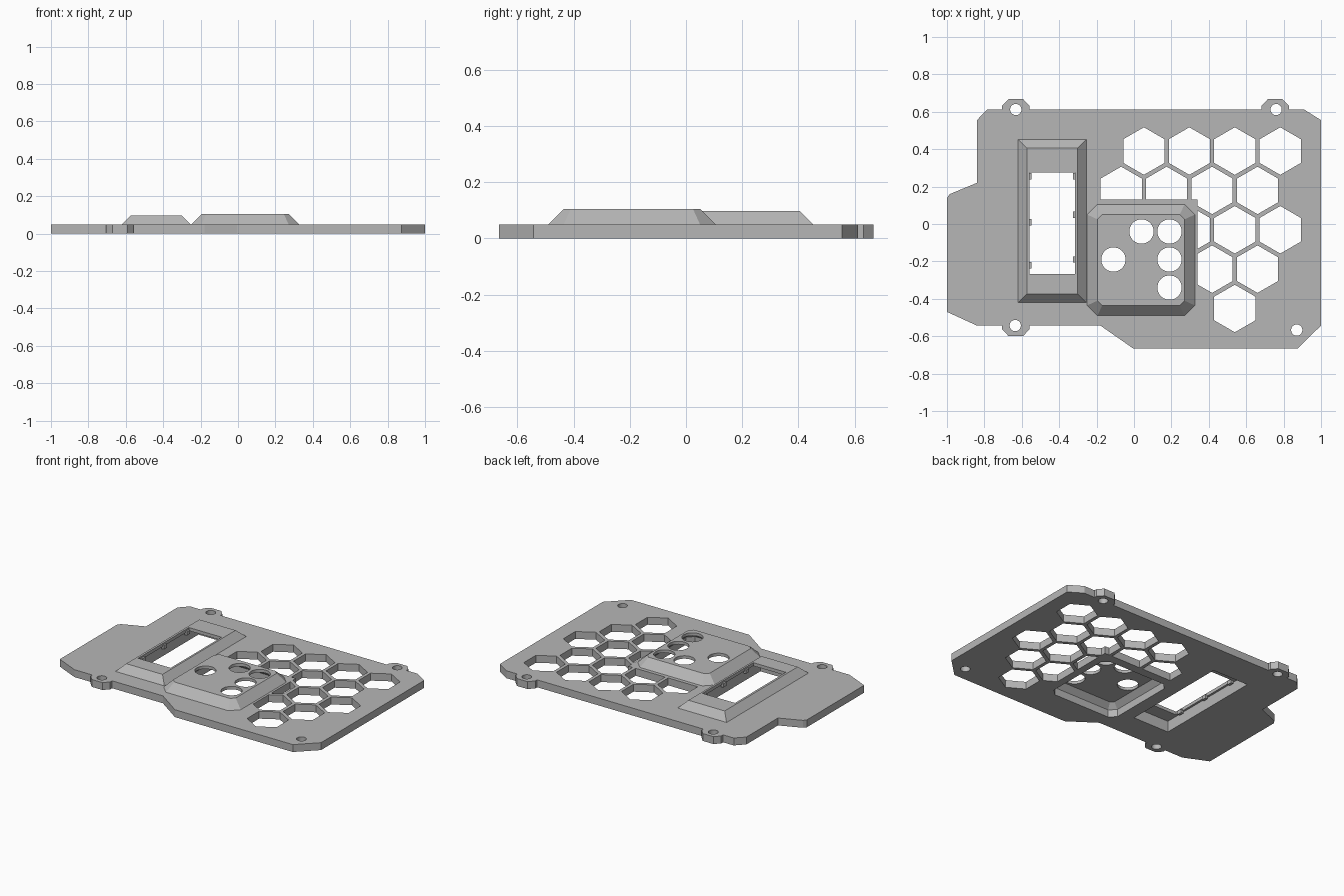
import bpy, bmesh, math

cube = bpy.data.objects.get("Cube")
if cube:
    bpy.data.objects.remove(cube, do_unlink=True)

grey = bpy.data.materials.new("plain grey")
grey.use_nodes = True
COLOUR = (0.47, 0.47, 0.47, 1)
grey.diffuse_color = COLOUR
grey.node_tree.nodes["Principled BSDF"].inputs["Base Color"].default_value = COLOUR


def solid(name, stacks):
    """Each stack is a list of (outline, z) layers joined into one closed solid."""
    bm = bmesh.new()
    for layers in stacks:
        rings = [[bm.verts.new((x, y, z)) for x, y in pts] for pts, z in layers]
        n = len(rings[0])
        bm.faces.new(rings[0][::-1])
        bm.faces.new(rings[-1])
        for low, high in zip(rings, rings[1:]):
            for i in range(n):
                j = (i + 1) % n
                bm.faces.new((low[i], low[j], high[j], high[i]))
    bmesh.ops.recalc_face_normals(bm, faces=bm.faces[:])
    mesh = bpy.data.meshes.new(name)
    bm.to_mesh(mesh)
    bm.free()
    mesh.materials.append(grey)
    obj = bpy.data.objects.new(name, mesh)
    bpy.context.collection.objects.link(obj)
    return obj


def combine(target, tool, operation):
    mod = target.modifiers.new("combine", 'BOOLEAN')
    mod.operation, mod.object, mod.solver = operation, tool, 'EXACT'
    bpy.context.view_layer.update()
    graph = bpy.context.evaluated_depsgraph_get()
    mesh = bpy.data.meshes.new_from_object(target.evaluated_get(graph))
    target.modifiers.clear()
    target.data = mesh
    bpy.data.objects.remove(tool, do_unlink=True)


def rect(x0, x1, y0, y1, c=0.0):
    """Rectangle outline, with corners cut by c."""
    if not c:
        return [(x0, y0), (x1, y0), (x1, y1), (x0, y1)]
    return [(x0 + c, y0), (x1 - c, y0), (x1, y0 + c), (x1, y1 - c),
            (x1 - c, y1), (x0 + c, y1), (x0, y1 - c), (x0, y0 + c)]


def ring(x, y, r, sides):
    return [(x + r * math.sin(math.tau * i / sides),
             y + r * math.cos(math.tau * i / sides)) for i in range(sides)][::-1]


def lug(x, y, side):
    """Small tab outline standing off the plate edge, in outline order."""
    pts = [(-0.073, 0), (-0.073, 0.02), (-0.04, 0.055),
           (0.04, 0.055), (0.073, 0.02), (0.073, 0)]
    return [(x - side * px, y + side * py) for px, py in pts]


T = 0.05  # plate thickness
LOW, HIGH = -0.1, 0.3

# Plate with mounting lugs
outline = [(-1, -0.47), (-0.84, -0.543)]
outline += lug(-0.632, -0.543, -1)
outline += [(-0.18, -0.543), (-0.005, -0.665), (0.875, -0.665), (1, -0.543),
            (1, 0.555), (0.91, 0.612)]
outline += lug(0.755, 0.612, 1) + lug(-0.632, 0.612, 1)
outline += [(-0.785, 0.612), (-0.84, 0.555), (-0.84, 0.22), (-0.985, 0.16), (-1, 0.14)]
plate = solid("cover_plate", [[(outline, 0), (outline, T)]])

# Honeycomb vents
PITCH = 0.243
rows = [(0, 0, 4), (1, -0.5, 4), (2, 1, 3), (3, 1.5, 2), (4, 2, 1)]
vents = []
for row, start, count in rows:
    for i in range(count):
        pts = ring(0.053 + (start + i) * PITCH, 0.39 - row * PITCH * 0.866, 0.127, 6)
        vents.append([(pts, LOW), (pts, HIGH)])
combine(plate, solid("vent_cutter", vents), 'DIFFERENCE')

# Solid pad closing the vents around the button housing
pad = rect(-0.27, 0.34, -0.5, 0.13)
combine(plate, solid("pad", [[(pad, 0), (pad, T)]]), 'UNION')

# Raised screen bezel and button housing
bezel = rect(-0.62, -0.255, -0.42, 0.453)
bezel_top = rect(-0.573, -0.302, -0.373, 0.406)
combine(plate, solid("bezel", [[(bezel, 0.02), (bezel, T), (bezel_top, 0.097)]]), 'UNION')
house = rect(-0.25, 0.325, -0.49, 0.105, 0.055)
house_top = rect(-0.195, 0.27, -0.435, 0.05, 0.025)
combine(plate, solid("housing", [[(house, 0.02), (house, T), (house_top, 0.105)]]), 'UNION')

# Hollow undersides
pocket = rect(-0.572, -0.303, -0.36, 0.395)
combine(plate, solid("screen_pocket", [[(pocket, LOW), (pocket, 0.075)]]), 'DIFFERENCE')
cave = rect(-0.215, 0.29, -0.455, 0.07, 0.04)
cave_top = rect(-0.18, 0.255, -0.42, 0.035, 0.02)
combine(plate, solid("button_pocket", [[(cave, LOW), (cave, T), (cave_top, 0.085)]]),
        'DIFFERENCE')

# Screen window, button holes and screw holes
window = rect(-0.558, -0.315, -0.267, 0.275)
cuts = [[(window, LOW), (window, HIGH)]]
buttons = [(0.04, -0.04), (0.19, -0.04), (-0.11, -0.19), (0.19, -0.19), (0.19, -0.34)]
screws = [(-0.632, 0.612), (0.76, 0.612), (-0.635, -0.543), (0.87, -0.567)]
for spots, radius in ((buttons, 0.065), (screws, 0.03)):
    for x, y in spots:
        pts = ring(x, y, radius, 40)
        cuts.append([(pts, LOW), (pts, HIGH)])
combine(plate, solid("hole_cutter", cuts), 'DIFFERENCE')

# Small clips along the window edges
clips = []
for x, heights in ((-0.556, (0.255, 0.01, -0.22)), (-0.317, (0.255, 0.05, -0.19))):
    for y in heights:
        pts = rect(x - 0.009, x + 0.009, y - 0.017, y + 0.017)
        clips.append([(pts, 0.06), (pts, 0.085)])
solid("window_clips", clips)

plate.name = "cover_plate"
bpy.ops.object.select_all(action='DESELECT')
plate.select_set(True)
bpy.context.view_layer.objects.active = plate
bpy.ops.object.shade_smooth_by_angle(angle=math.radians(20))
